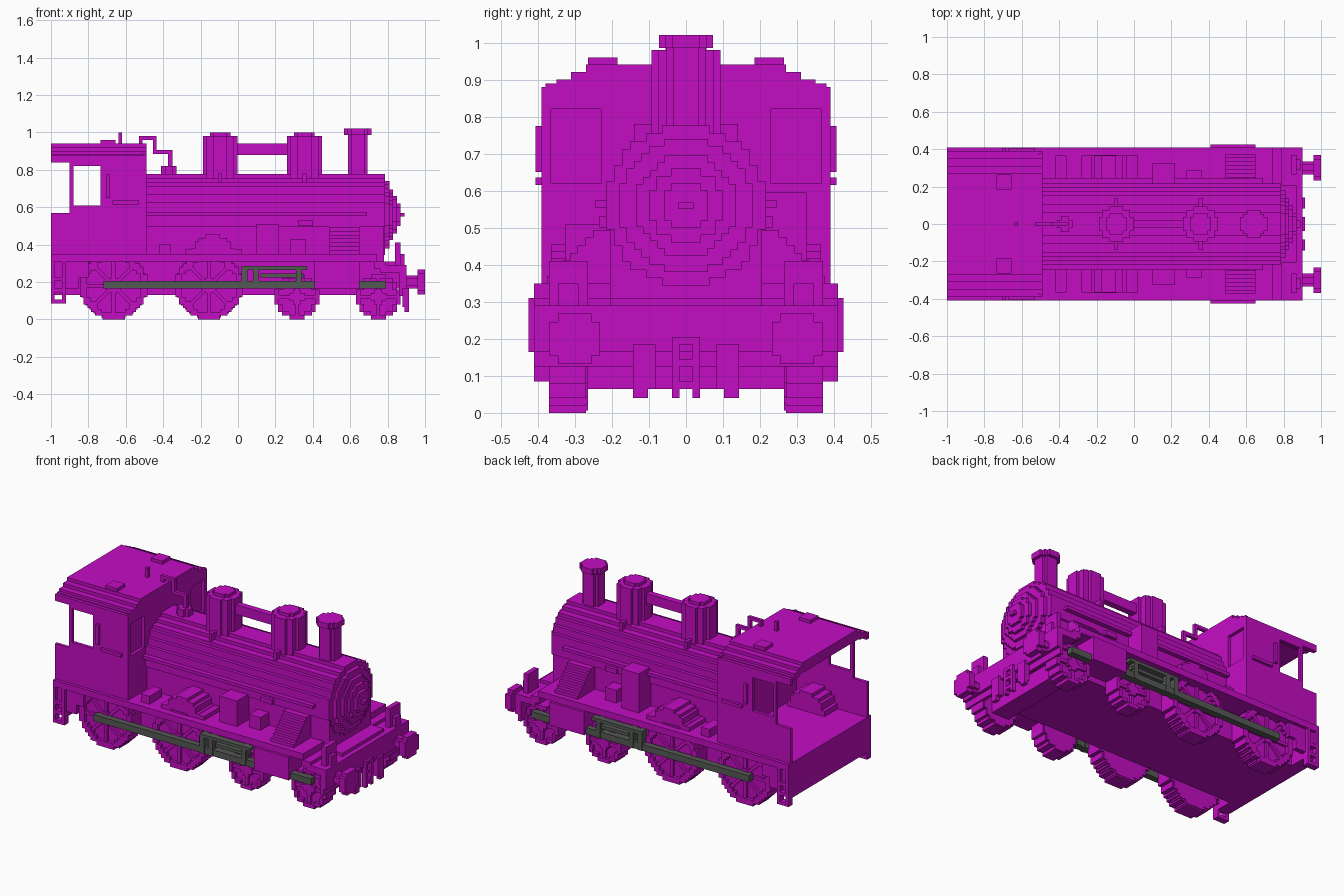
import bpy
import bmesh
import math

cube = bpy.data.objects.get("Cube")
if cube:
    bpy.data.objects.remove(cube, do_unlink=True)

STEP = 0.0206  # size of one stair step on rounded parts


def material(name, color):
    mat = bpy.data.materials.new(name)
    mat.use_nodes = True
    mat.diffuse_color = color
    mat.node_tree.nodes["Principled BSDF"].inputs["Base Color"].default_value = color
    return mat


magenta = material("magenta_body", (.55, .004, .55, 1))
grey = material("dark_grey_rods", (.09, .1, .09, 1))


def prism(name, outline, axis, span, mat=magenta, both=False):
    """Extrude an outline along an axis; both mirrors it across y."""
    place = {"x": lambda u, v, w: (w, u, v),
             "y": lambda u, v, w: (u, w, v),
             "z": lambda u, v, w: (u, v, w)}[axis]
    bm = bmesh.new()
    low, high = [[bm.verts.new(place(u, v, w)) for u, v in outline] for w in span]
    bm.faces.new(low)
    bm.faces.new(high)
    for i in range(len(low)):
        bm.faces.new((low[i - 1], low[i], high[i], high[i - 1]))
    bmesh.ops.recalc_face_normals(bm, faces=bm.faces[:])
    mesh = bpy.data.meshes.new(name)
    bm.to_mesh(mesh)
    bm.free()
    mesh.materials.append(mat)
    obj = bpy.data.objects.new(name, mesh)
    bpy.context.collection.objects.link(obj)
    if both:
        mod = obj.modifiers.new("Mirror", 'MIRROR')
        mod.use_axis = (False, True, False)
        mod.use_mirror_merge = False
    return obj


def box(name, x, y, z, mat=magenta, both=False):
    """Box from ranges; a single number for y means a centred half width."""
    if not isinstance(y, tuple):
        y = (-y, y)
    corners = [(x[0], z[0]), (x[1], z[0]), (x[1], z[1]), (x[0], z[1])]
    return prism(name, corners, "y", y, mat, both)


def stepped(radius, center, upper=False):
    """Stair-stepped circle outline, or only its upper half."""
    n = max(2, round(radius / STEP))
    s = radius / n
    right = []
    for i in range(0 if upper else -n, n):
        mid = (i + .5) * s
        half = max(1, round(math.sqrt(radius ** 2 - mid ** 2) / s)) * s
        right += [(half, i * s), (half, (i + 1) * s)]
    pts = right + [(-u, v) for u, v in reversed(right)]
    return [(center[0] + u, center[1] + v) for u, v in pts]


def disc(name, axis, center, radius, span, both=False, upper=False):
    return prism(name, stepped(radius, center, upper), axis, span, magenta, both)


def wheel(name, x, radius, spokes):
    center = (x, radius)
    disc(name + "_web", "y", center, radius * .95, (.265, .35), both=True)
    rim = disc(name + "_rim", "y", center, radius, (.27, .37), both=True)
    hole = disc(name + "_hole_cutter", "y", center, radius * .8, (.2, .45))
    hole.hide_render = True
    hole.hide_viewport = True
    cut = rim.modifiers.new("Hole", 'BOOLEAN')
    cut.operation = 'DIFFERENCE'
    cut.object = hole
    rim.modifiers.move(len(rim.modifiers) - 1, 0)
    disc(name + "_hub", "y", center, .04, (.34, .37), both=True)
    for k in range(spokes):
        a = math.pi * k / spokes
        c, s, r, t = math.cos(a), math.sin(a), radius * .85, .01
        bar = [(-r, -t), (r, -t), (r, t), (-r, t)]
        pts = [(x + u * c - v * s, radius + u * s + v * c) for u, v in bar]
        prism(name + "_spoke", pts, "y", (.34, .365), both=True)


# Underframe and running plate
box("underframe", x=(-.98, .65), y=.27, z=(.13, .32))
box("front_frame", x=(.64, .87), y=.205, z=(.165, .31))
box("front_axle_box", x=(.69, .81), y=.27, z=(.065, .17))
box("running_plate", x=(-1, .74), y=.41, z=(.31, .35))
box("plate_step", x=(.73, .79), y=.41, z=(.27, .31))
box("front_deck", x=(.76, .9), y=.41, z=(.25, .29))
box("buffer_beam", x=(.86, .9), y=.41, z=(.165, .285))
box("lower_beam", x=(.86, .88), y=.41, z=(.125, .17))
box("rear_beam", x=(-1, -.92), y=.38, z=(.13, .32))
box("cab_valance", x=(-1, -.8), y=(.36, .39), z=(.225, .32), both=True)
box("cab_valance_step", x=(-.93, -.85), y=(.36, .39), z=(.165, .23), both=True)

# Rear step ladders
for x in (-1, -.94):
    box("ladder_post", x=(x, x + .02), y=(.37, .41), z=(.085, .31), both=True)
for z in (.085, .145, .205):
    box("ladder_rung", x=(-.99, -.93), y=(.37, .41), z=(z, z + .02), both=True)

# Wheels
wheel("rear_driving_wheel", -.665, .18, spokes=4)
wheel("middle_driving_wheel", -.155, .18, spokes=4)
wheel("rear_small_wheel", .315, .12, spokes=2)
wheel("front_small_wheel", .75, .12, spokes=2)

# Cylinders and grey running gear
box("cylinder", x=(.41, .65), y=(.25, .425), z=(.165, .31), both=True)
box("coupling_rod", x=(-.72, .41), y=(.365, .405), z=(.165, .205), mat=grey, both=True)
box("front_rod", x=(.65, .79), y=(.365, .405), z=(.165, .205), mat=grey, both=True)
box("upper_slide_bar", x=(.02, .37), y=(.37, .41), z=(.265, .285), mat=grey, both=True)
box("middle_slide_bar", x=(.12, .35), y=(.37, .4), z=(.225, .245), mat=grey, both=True)
for x in (.02, .08, .31):
    box("slide_bracket", x=(x, x + .03), y=(.36, .41), z=(.165, .285), mat=grey, both=True)

# Boiler with stepped smokebox door
axis_center = (0, .56)
disc("boiler", "x", axis_center, .216, (-.5, .785))
for radius, end in ((.18, .81), (.135, .83), (.1, .85), (.06, .87)):
    disc("smokebox_door", "x", axis_center, radius, (.77, end))
box("door_handle", x=(.86, .89), y=.02, z=(.55, .57))
box("boiler_base", x=(-.5, .78), y=.205, z=(.31, .5))
box("boiler_handrail", x=(-.49, .69), y=(.21, .245), z=(.555, .575), both=True)

# Domes, link bar and chimney
for x in (-.095, .355):
    disc("dome", "z", (x, 0), .093, (.7, .98))
    disc("dome_cap", "z", (x, 0), .055, (.97, 1.0))
    box("dome_foot", x=(x - .01, x + .01), y=.14, z=(.73, .78))
box("dome_link", x=(-.02, .28), y=.02, z=(.88, .94))
disc("chimney", "z", (.64, 0), .053, (.7, 1.0))
disc("chimney_cap", "z", (.64, 0), .073, (.985, 1.02))

# Splashers, boxes and stepped ramps on the running plate
disc("middle_splasher", "y", (-.135, .34), .115, (.19, .365), both=True, upper=True)
box("splasher_base", x=(-.28, .02), y=(.19, .365), z=(.34, .375), both=True)
disc("cab_splasher", "y", (-.665, .34), .13, (.24, .375), both=True, upper=True)
box("short_tool_box", x=(.1, .22), y=(-.325, -.2), z=(.34, .51))
box("tall_tool_box", x=(.1, .22), y=(.2, .325), z=(.34, .595))
box("small_box", x=(.28, .36), y=(.2, .29), z=(.34, .43), both=True)
box("boiler_valve", x=(.32, .4), y=(.19, .235), z=(.5, .53), both=True)
box("sand_box", x=(-.42, -.36), y=(.24, .365), z=(.34, .4), both=True)
for i in range(7):
    box("saddle_ramp", x=(.49, .65), y=(.19, .375 - i * STEP),
        z=(.34, .37 + i * STEP), both=True)

# Cab side walls around the open side window
wall = (.37, .39)
box("cab_rear_side", x=(-1, -.88), y=wall, z=(.34, .57), both=True)
box("cab_rear_post", x=(-.9, -.88), y=wall, z=(.56, .87), both=True)
box("cab_lower_side", x=(-.89, -.73), y=wall, z=(.34, .61), both=True)
box("cab_front_side", x=(-.735, -.49), y=wall, z=(.34, .88), both=True)
box("cab_lintel", x=(-.9, -.73), y=wall, z=(.82, .88), both=True)
box("cab_upright_rail", x=(-.705, -.685), y=(.38, .407), z=(.65, .775), both=True)
box("cab_level_rail", x=(-.67, -.53), y=(.38, .407), z=(.615, .635), both=True)

# Cab front wall with recessed windows
box("cab_front_center", x=(-.51, -.49), y=.23, z=(.34, .92))
box("cab_front_sill", x=(-.51, -.49), y=(.22, .39), z=(.34, .62), both=True)
box("cab_front_header", x=(-.51, -.49), y=(.22, .38), z=(.82, .89), both=True)
box("cab_front_edge", x=(-.51, -.49), y=(.365, .39), z=(.61, .83), both=True)
box("cab_front_pane", x=(-.525, -.51), y=(.22, .37), z=(.61, .83), both=True)

# Stepped cab roof
box("roof_edge", x=(-1, -.49), y=(.365, .39), z=(.84, .88), both=True)
for half, top in ((.35, .9), (.31, .92), (.27, .94)):
    box("roof_layer", x=(-1, -.49), y=half, z=(top - .025, top))
box("roof_underlayer", x=(-1, -.49), y=(.3, .37), z=(.865, .885), both=True)
box("roof_vent", x=(-.735, -.655), y=(.185, .265), z=(.93, .96), both=True)
box("roof_whistle", x=(-.64, -.62), y=.01, z=(.93, 1.0))

# Steam pipe from roof to boiler
box("pipe_stub", x=(-.53, -.51), y=.01, z=(.93, .98))
box("pipe_top", x=(-.53, -.435), y=.01, z=(.96, .98))
box("pipe_drop", x=(-.455, -.435), y=.01, z=(.885, .97))
box("pipe_lower", x=(-.45, -.35), y=.01, z=(.885, .905))
box("pipe_end", x=(-.375, -.35), y=.01, z=(.81, .9))
disc("pipe_base", "z", (-.37, 0), .042, (.73, .82))

# Buffers, lamps, coupling and hoses at the front end
disc("buffer_shaft", "x", (.3, .2), .035, (.88, .98), both=True)
disc("buffer_head", "x", (.3, .2), .068, (.96, 1.0), both=True)
box("lamp", x=(.84, .87), y=(.265, .37), z=(.28, .41), both=True)
box("lamp_bracket", x=(.86, .89), y=(.29, .345), z=(.28, .35), both=True)
box("hose", x=(.88, .915), y=(.083, .143), z=(.065, .185), both=True)
box("hose_tip", x=(.89, .915), y=(.103, .143), z=(.04, .07), both=True)
for z in (.065, .125, .185):
    box("coupling_link", x=(.88, .915), y=.02, z=(z, z + .02))
box("coupling_side", x=(.89, .915), y=(.018, .038), z=(.04, .205), both=True)
